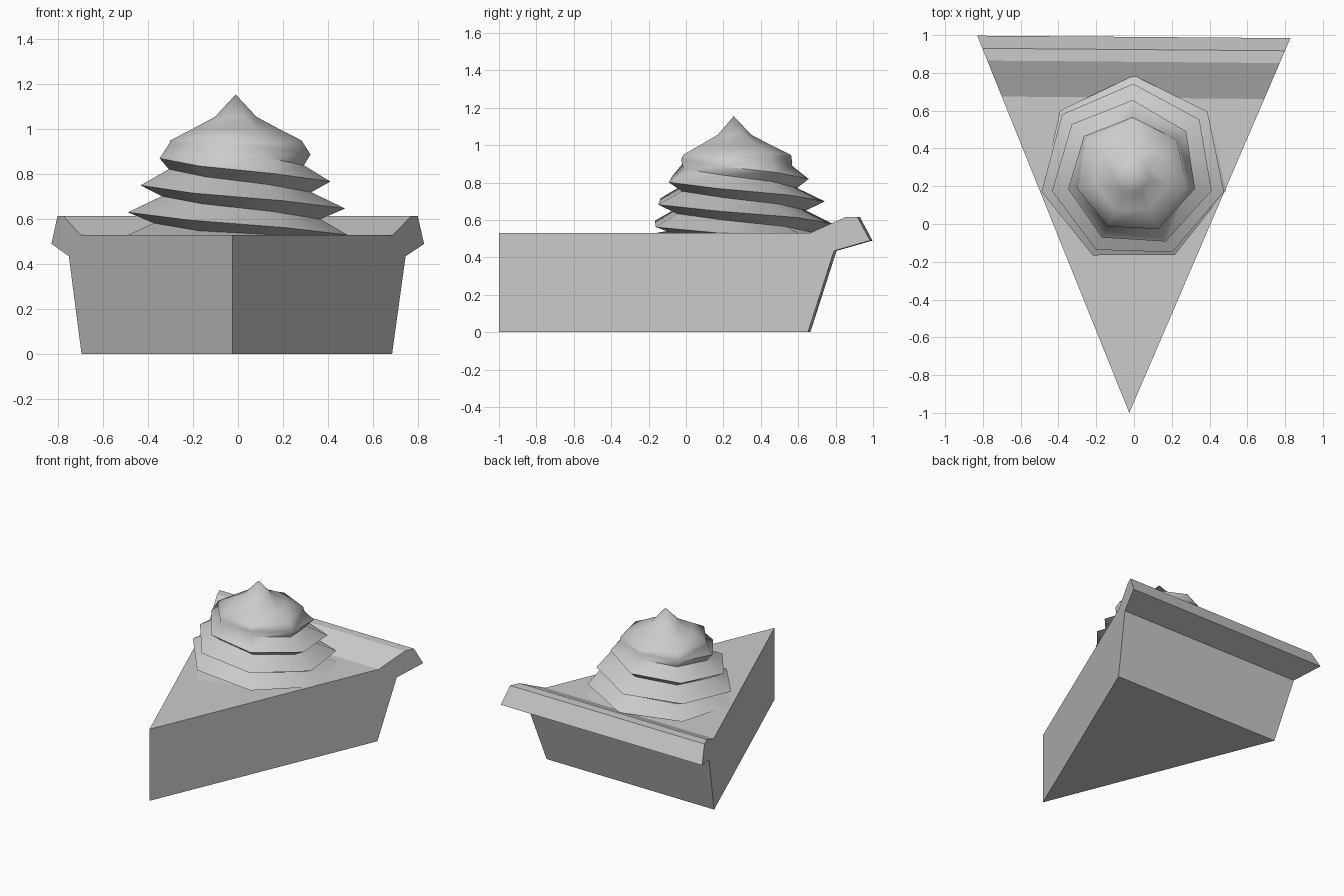
import bpy, bmesh, math
from mathutils import Vector

if "Cube" in bpy.data.objects:
    bpy.data.objects.remove(bpy.data.objects["Cube"])

grey = bpy.data.materials.new("plain_grey")
grey.use_nodes = True
grey.diffuse_color = (0.6, 0.6, 0.6, 1)
grey.node_tree.nodes["Principled BSDF"].inputs["Base Color"].default_value = (0.6, 0.6, 0.6, 1)


def finish(bm, name, smooth_angle=None):
    """Weld, orient and link a mesh as a named object."""
    bmesh.ops.remove_doubles(bm, verts=bm.verts, dist=0.0005)
    bmesh.ops.recalc_face_normals(bm, faces=bm.faces)
    mesh = bpy.data.meshes.new(name)
    bm.to_mesh(mesh)
    bm.free()
    mesh.materials.append(grey)
    obj = bpy.data.objects.new(name, mesh)
    bpy.context.collection.objects.link(obj)
    if smooth_angle:
        bpy.ops.object.select_all(action="DESELECT")
        obj.select_set(True)
        bpy.context.view_layer.objects.active = obj
        bpy.ops.object.shade_smooth_by_angle(angle=math.radians(smooth_angle))
    return obj


def lerp_table(z, table):
    """Radius at height z from (height, radius) pairs."""
    for (z0, r0), (z1, r1) in zip(table, table[1:]):
        if z <= z1:
            t = max(0, (z - z0) / (z1 - z0))
            return r0 + (r1 - r0) * t
    return table[-1][1]


# Pie wedge and crust: side profiles spread from the tip along two radial planes
TIP_X, TIP_Y, TOP = -0.025, -1.0, 0.53
LEFT, RIGHT = 0.43, -0.403   # sideways spread per unit of depth


def wedge(name, tip_heights, profile):
    bm = bmesh.new()
    tips = [bm.verts.new((TIP_X, TIP_Y, z)) for z in tip_heights]
    sides = []
    for slope, shift in ((RIGHT, 0.005), (LEFT, -0.008)):
        sides.append([bm.verts.new((TIP_X + slope * (y + shift - TIP_Y), y + shift, z))
                      for y, z in profile])
    a, b = sides
    for i in range(len(profile) - 1):
        bm.faces.new((a[i], a[i + 1], b[i + 1], b[i]))
    if tips:
        low, high = tips
        for s in sides:
            bm.faces.new([low] + s + [high])
        bm.faces.new((low, a[0], b[0]))
        bm.faces.new((high, a[-1], b[-1]))
    return finish(bm, name)


wedge("pie_slice_with_crust", (0, TOP),
      [(0.66, 0), (0.80, 0.435), (0.992, 0.49), (0.925, 0.615), (0.86, 0.615), (0.67, TOP)])

# Whipped cream: two-start spiral ridges on seven sides, closed by a pointed cap
SIDES, PITCH, CAP = 7, 0.12, 0.95
RIDGE = [(0.53, 0.50), (0.63, 0.50), (0.75, 0.44), (0.87, 0.35), (CAP, 0.30)]
VALLEY = [(0.53, 0.40), (0.70, 0.345), (0.81, 0.31), (CAP, 0.30)]


def cream_point(column, z, radius):
    angle = math.pi / 2 + math.tau * column / SIDES
    lean = max(0, min(1, (z - TOP) / 0.45))
    return Vector((-0.01 * lean + radius * math.cos(angle),
                   0.29 - 0.035 * lean + radius * math.sin(angle), z))


bm = bmesh.new()
columns = []
for c in range(SIDES + 1):
    column = []
    for turn in range(-2, 6):
        for rise, table in ((0, RIDGE), (0.072, VALLEY)):
            z = 0.699 + PITCH * turn + rise - 2 * PITCH * c / SIDES
            z = max(TOP, min(CAP, z))
            column.append(bm.verts.new(cream_point(c, z, lerp_table(z, table))))
    for z, r in ((1.0, 0.20), (1.055, 0.095), (1.155, 0)):
        column.append(bm.verts.new(cream_point(c, z, r)))
    columns.append(column)
for left, right in zip(columns, columns[1:]):
    for i in range(len(left) - 1):
        bm.faces.new((left[i], right[i], right[i + 1], left[i + 1]))
finish(bm, "whipped_cream", 60)
